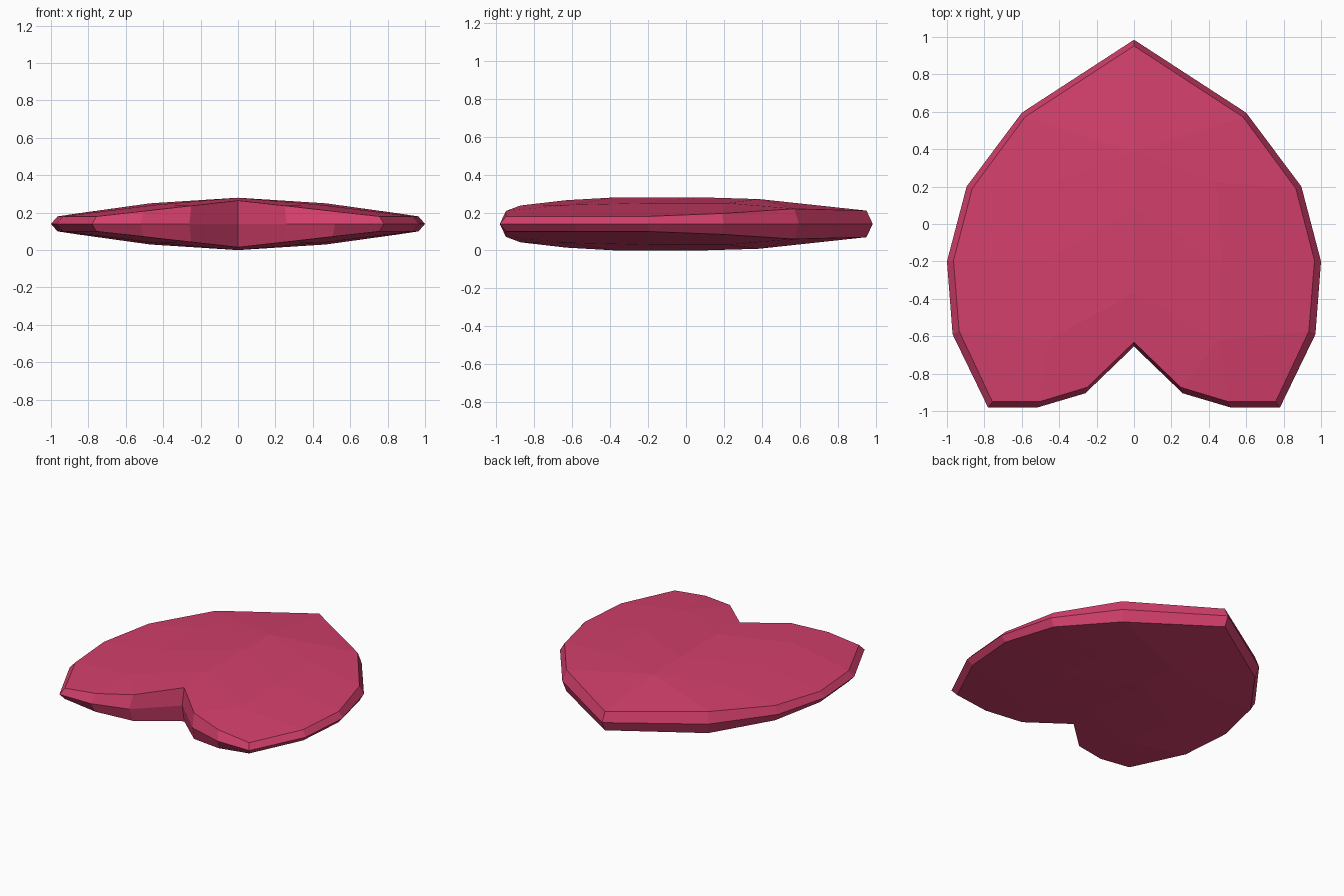
import bpy
import bmesh

if "Cube" in bpy.data.objects:
    bpy.data.objects.remove(bpy.data.objects["Cube"])

# Right half of the widest outline (tip -> lobe -> notch), at mid height
outline = [(0, .985), (.60, .595), (.895, .2), (1, -.2), (.97, -.59),
           (.78, -.982), (.52, -.982), (.26, -.905), (0, -.655)]
# Upper bevel edge: x, y, height above the mid plane
rim = [(0, .952, .07), (.583, .572, .08), (.865, .19, .055), (.965, -.195, .04),
       (.935, -.573, .04), (.757, -.95, .04), (.505, -.95, .068),
       (.25, -.873, .097), (0, -.632, .125)]
# Shallow dome points: three on the centre line, three on the lobe
dome = [(0, .385, .131), (0, .08, .14), (0, -.37, .14),
        (.44, .22, .11), (.47, -.2, .11), (.46, -.62, .10)]

bm = bmesh.new()
o = [bm.verts.new((x, y, 0)) for x, y in outline]
r = [bm.verts.new(p) for p in rim]
c0, c1, c2, l0, l1, l2 = [bm.verts.new(p) for p in dome]

# Bevelled side band
for i in range(len(o) - 1):
    bm.faces.new((o[i], r[i], r[i + 1], o[i + 1]))
# Faceted dome
for f in [(r[0], c0, r[1]), (r[1], c0, l0, r[2]), (c0, c1, l1, l0),
          (r[2], l0, l1, r[3]), (r[3], l1, l2, r[4]), (r[4], l2, r[6], r[5]),
          (r[6], l2, r[7]), (r[7], l2, c2, r[8]), (l1, c1, c2, l2)]:
    bm.faces.new(f)

# Mirror the quarter left/right, then top/bottom
for axis in (0, 2):
    dup = bmesh.ops.duplicate(bm, geom=bm.verts[:] + bm.edges[:] + bm.faces[:])["geom"]
    for v in [g for g in dup if isinstance(g, bmesh.types.BMVert)]:
        v.co[axis] *= -1
    bmesh.ops.remove_doubles(bm, verts=bm.verts[:], dist=.0005)
bmesh.ops.recalc_face_normals(bm, faces=bm.faces[:])

mesh = bpy.data.meshes.new("heart_gem")
bm.to_mesh(mesh)
bm.free()
heart = bpy.data.objects.new("heart_gem", mesh)
heart.location.z = .14
bpy.context.collection.objects.link(heart)

mat = bpy.data.materials.new("pink_red")
mat.diffuse_color = (.65, .05, .15, 1)
mat.use_nodes = True
mat.node_tree.nodes["Principled BSDF"].inputs["Base Color"].default_value = mat.diffuse_color
mesh.materials.append(mat)
